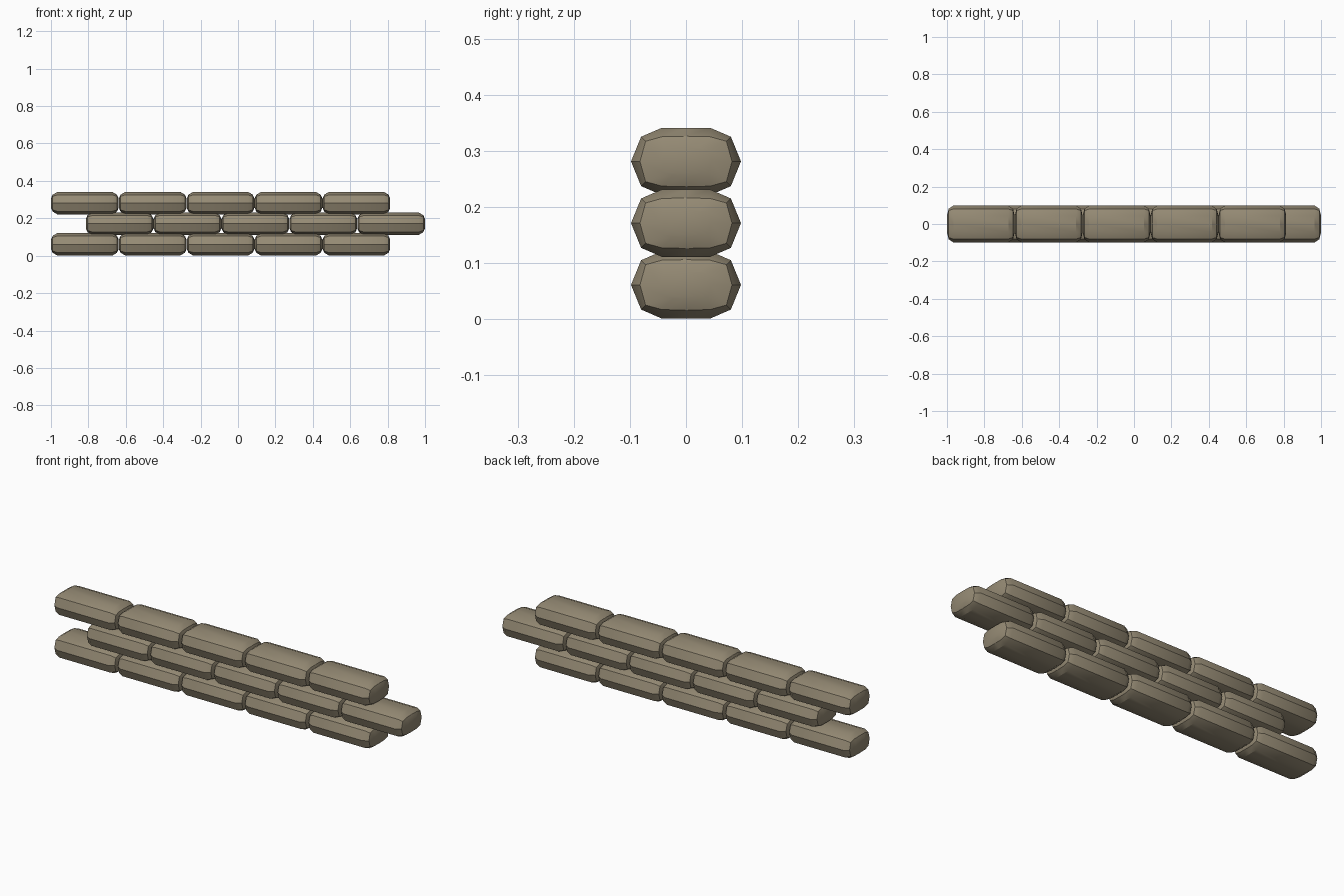
import bpy, bmesh, math

if "Cube" in bpy.data.objects:
    bpy.data.objects.remove(bpy.data.objects["Cube"])

mat = bpy.data.materials.new("sandy_tan")
mat.diffuse_color = (0.30, 0.255, 0.175, 1)
mat.use_nodes = True
mat.node_tree.nodes["Principled BSDF"].inputs["Base Color"].default_value = mat.diffuse_color

# quarter cross-sections (y, z), mirrored into full rings
BODY = [(0.098, 0), (0.08, 0.044), (0.043, 0.06), (0, 0.06)]
RIM = [(0.082, 0), (0.072, 0.036), (0.043, 0.044), (0, 0.045)]


def full_ring(q):
    half = q + [(-y, z) for y, z in reversed(q[:-1])]
    return half + [(y, -z) for y, z in reversed(half[1:-1])]


def scaled(q, s):
    return [(y * s, z * s) for y, z in q]


# one bag: rings lofted along x, with slightly domed ends
STATIONS = [(0.147, BODY), (0.172, RIM), (0.181, scaled(RIM, 0.55))]
rings = [(-x, q) for x, q in reversed(STATIONS)] + STATIONS
bm = bmesh.new()
loops = [[bm.verts.new((x, y, z)) for y, z in full_ring(q)] for x, q in rings]
for a, b in zip(loops, loops[1:]):
    for i in range(len(a)):
        j = (i + 1) % len(a)
        bm.faces.new((a[i], a[j], b[j], b[i]))
bm.faces.new(loops[0])
bm.faces.new(loops[-1])
bmesh.ops.recalc_face_normals(bm, faces=bm.faces)
mesh = bpy.data.meshes.new("sandbag")
bm.to_mesh(mesh)
bm.free()
mesh.materials.append(mat)

# three stacked rows, the middle one shifted by half a bag
for row in range(3):
    for col in range(5):
        bag = bpy.data.objects.new(f"sandbag_row{row + 1}_{col + 1}", mesh)
        bag.location = (-0.819 + 0.363 * col + 0.186 * (row % 2), 0, 0.061 + 0.11 * row)
        bpy.context.collection.objects.link(bag)
        bag.select_set(True)
        bpy.context.view_layer.objects.active = bag

# smooth shading with the strong creases kept
bpy.ops.object.select_all(action='DESELECT')
bag.select_set(True)
bpy.ops.object.shade_smooth_by_angle(angle=math.radians(30))
